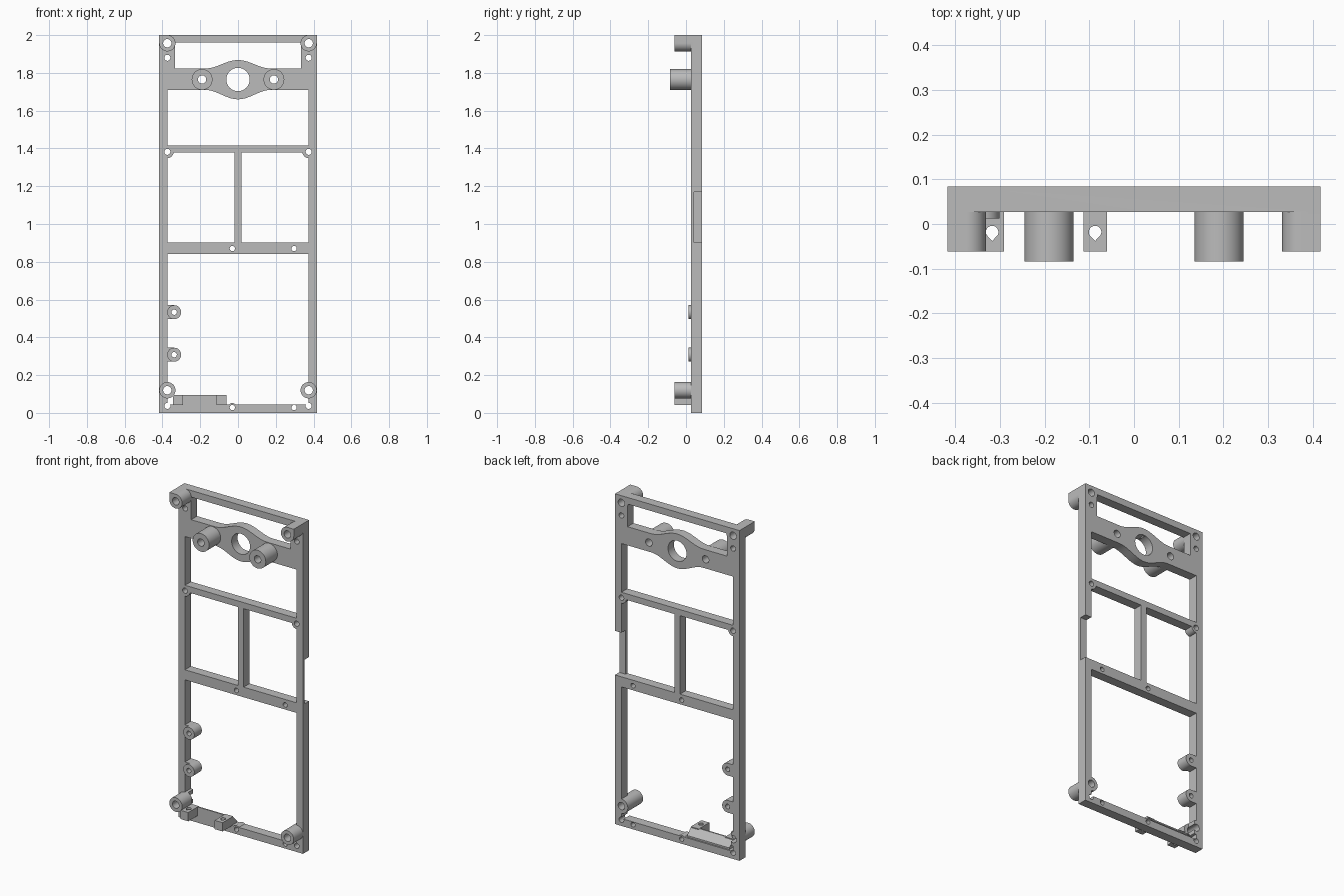
import bpy, bmesh, math

if "Cube" in bpy.data.objects:
    bpy.data.objects.remove(bpy.data.objects["Cube"])

BACK, FRONT = 0.084, 0.027      # plate faces in y
BOSS, TALL = -0.062, -0.084     # front ends of the bosses


def prism(name, pts, y0, y1):
    """Extrude an (x, z) outline from y0 to y1."""
    bm = bmesh.new()
    f = bm.faces.new([bm.verts.new((x, y0, z)) for x, z in pts])
    r = bmesh.ops.extrude_face_region(bm, geom=[f])
    bmesh.ops.translate(bm, vec=(0, y1 - y0, 0),
                        verts=[v for v in r["geom"] if isinstance(v, bmesh.types.BMVert)])
    bmesh.ops.recalc_face_normals(bm, faces=bm.faces[:])
    me = bpy.data.meshes.new(name)
    bm.to_mesh(me)
    bm.free()
    ob = bpy.data.objects.new(name, me)
    bpy.context.collection.objects.link(ob)
    return ob


def rect(x0, x1, z0, z1):
    return [(x0, z0), (x1, z0), (x1, z1), (x0, z1)]


def circle(x, z, r, n=40):
    return [(x + r * math.cos(2 * math.pi * i / n), z + r * math.sin(2 * math.pi * i / n))
            for i in range(n)]


def bulge(base, height):
    """Smooth bump along x, used for the bridge edges."""
    xs = [-0.175 + 0.35 * i / 28 for i in range(29)]
    return [(x, base + height * (0.5 + 0.5 * math.cos(math.pi * x / 0.175))) for x in xs]


def combine(target, tool, op):
    m = target.modifiers.new("cut", 'BOOLEAN')
    m.operation, m.solver, m.object = op, 'EXACT', tool
    bpy.context.view_layer.objects.active = target
    bpy.ops.object.modifier_apply(modifier=m.name)
    bpy.data.objects.remove(tool)


frame = prism("frame", rect(-0.417, 0.417, 0, 2), FRONT, BACK)


def add(pts, y0, y1=BACK):
    combine(frame, prism("part", pts, y0, y1), 'UNION')


def cut(pts, y0=-0.2, y1=0.2):
    combine(frame, prism("cutter", pts, y0, y1), 'DIFFERENCE')


# Window openings
cut([(-0.333, 1.823)] + bulge(1.823, 0.045) + [(0.333, 1.823), (0.333, 1.96), (-0.333, 1.96)])
cut([(-0.374, 1.71)] + bulge(1.71, -0.05) + [(0.374, 1.71), (0.374, 1.415), (-0.374, 1.415)])
cut(rect(-0.374, -0.019, 0.903, 1.378))
cut(rect(0.019, 0.374, 0.903, 1.378))
cut(rect(-0.374, 0.374, 0.045, 0.842))

# Notch in the back of the right rail
cut(rect(0.36, 0.5, 0.903, 1.17), 0.043)

for s in (-1, 1):
    # Top corner bosses, square outside and round inside
    arc = [(s * (0.374 + 0.043 * math.cos(a)), 1.957 + 0.043 * math.sin(a))
           for a in [math.pi / 2 + math.pi * 1.5 * i / 30 for i in range(31)]]
    add(arc + [(s * 0.417, 2.0)], BOSS)
    # Bottom bosses, bridge bosses and middle screw tabs
    add(circle(s * 0.374, 0.12, 0.043), BOSS)
    add(circle(s * 0.19, 1.765, 0.055), TALL)
    add(circle(s * 0.374, 1.382, 0.033), FRONT)

# Side screw tabs on the left rail
for z in (0.308, 0.533):
    add(circle(-0.338, z, 0.037), 0.012)
    add(rect(-0.38, -0.338, z - 0.037, z + 0.037), FRONT)

# Bump around the lower screw hole
add(circle(-0.03, 0.028, 0.024), FRONT)

# Raised bottom wall with a sloped back
add(rect(-0.343, -0.06, 0.03, 0.095), FRONT, 0.075)
slope = prism("slope_cutter", rect(-0.36, -0.05, 0.045, 0.2), 0.03, 0.1)
for v in slope.data.vertices:
    if v.co.z < 0.1 and v.co.y < 0.05:
        v.co.y, v.co.z = 0.035, 0.095
    elif v.co.z < 0.1:
        v.co.y, v.co.z = 0.084, 0.046
    elif v.co.y < 0.05:
        v.co.y = 0.035
combine(frame, slope, 'DIFFERENCE')

# Bracket blocks with vertical teardrop holes
for x0, x1, hx in ((-0.343, -0.29, -0.317), (-0.113, -0.06, -0.087)):
    add(rect(x0, x1, 0.042, 0.095), BOSS, 0.04)
    drop = [(hx + 0.014 * math.cos(a), 0.014 * math.sin(a))
            for a in [math.radians(-30 + 240 * i / 20) for i in range(21)]] + [(hx, -0.02)]
    tool = prism("teardrop_cutter", drop, 0.03, 0.12)
    for v in tool.data.vertices:                 # swap y and z to stand upright
        v.co.y, v.co.z = v.co.z - 0.018, v.co.y
    tool.data.flip_normals()
    combine(frame, tool, 'DIFFERENCE')

# Screw holes and the central round opening
holes = [(0, 1.765, 0.062), (-0.03, 0.87, 0.014), (0.297, 0.87, 0.014),
         (-0.03, 0.028, 0.014), (0.297, 0.028, 0.014),
         (-0.338, 0.308, 0.014), (-0.338, 0.533, 0.014)]
for s in (-1, 1):
    holes += [(s * 0.374, 1.957, 0.022), (s * 0.374, 1.88, 0.016), (s * 0.374, 1.382, 0.016),
              (s * 0.374, 0.12, 0.022), (s * 0.374, 0.037, 0.016), (s * 0.19, 1.765, 0.022)]
for x, z, r in holes:
    cut(circle(x, z, r))

# Plain grey finish
grey = bpy.data.materials.new("grey")
grey.diffuse_color = (0.5, 0.5, 0.5, 1)
grey.use_nodes = True
grey.node_tree.nodes["Principled BSDF"].inputs["Base Color"].default_value = grey.diffuse_color
frame.data.materials.clear()
frame.data.materials.append(grey)
for p in frame.data.polygons:
    p.material_index = 0
bpy.ops.object.select_all(action='DESELECT')
frame.select_set(True)
bpy.context.view_layer.objects.active = frame
bpy.ops.object.shade_smooth_by_angle(angle=math.radians(30))
